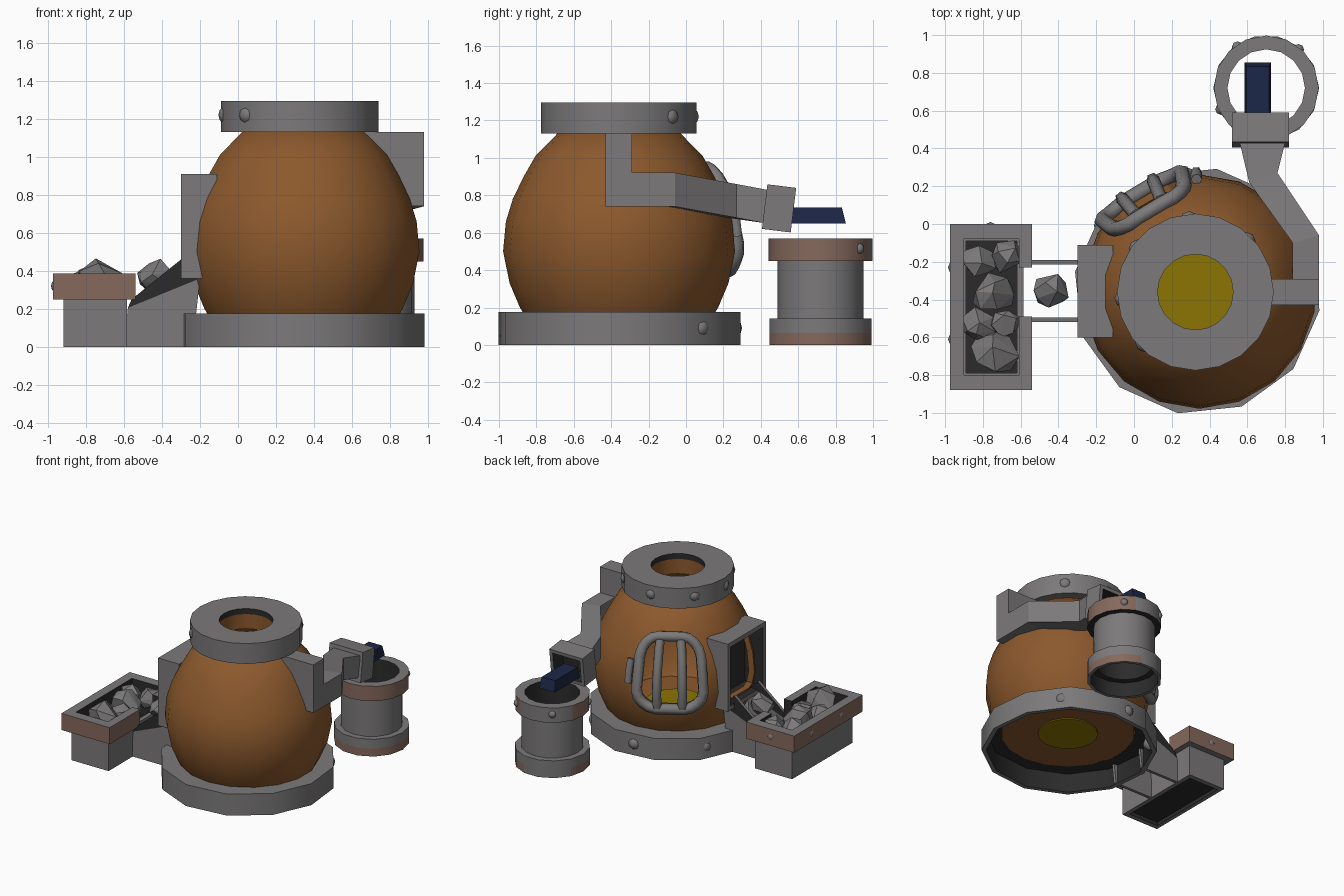
import bpy, bmesh, math, random
from mathutils import Vector, Matrix

if "Cube" in bpy.data.objects:
    bpy.data.objects.remove(bpy.data.objects["Cube"])

random.seed(4)


def mat(name, c):
    m = bpy.data.materials.new(name)
    m.diffuse_color = (*c, 1)
    m.use_nodes = True
    m.node_tree.nodes["Principled BSDF"].inputs["Base Color"].default_value = m.diffuse_color
    return m


GREY = mat("iron grey", (.2, .192, .192))
DARK = mat("soot", (.024, .024, .024))
RUST = mat("rust", (.235, .14, .107))
CLAY = mat("fired clay", (.262, .1, .026))
MELT = mat("molten yellow", (.265, .178, .001))
BLUE = mat("steel blue", (.012, .02, .063))


def finish(name, bm, mats, rule=None, smooth=None):
    bmesh.ops.recalc_face_normals(bm, faces=bm.faces)
    if rule:
        for f in bm.faces:
            f.material_index = rule(f.calc_center_median(), f.normal)
    me = bpy.data.meshes.new(name)
    bm.to_mesh(me)
    bm.free()
    ob = bpy.data.objects.new(name, me)
    bpy.context.collection.objects.link(ob)
    for m in mats:
        me.materials.append(m)
    if smooth:
        bpy.ops.object.select_all(action='DESELECT')
        ob.select_set(True)
        bpy.context.view_layer.objects.active = ob
        bpy.ops.object.shade_smooth_by_angle(angle=math.radians(smooth))
    return ob


def lathe(name, prof, centre, n, mats, rule=None, phase=0, smooth=40):
    """Revolve a closed (radius, z) outline."""
    bm = bmesh.new()
    rings = []
    for i in range(n):
        a = math.radians(phase) + math.tau * i / n
        rings.append([bm.verts.new((centre[0] + r * math.cos(a), centre[1] + r * math.sin(a), z))
                      for r, z in prof])
    for i in range(n):
        a, b = rings[i], rings[(i + 1) % n]
        for j in range(len(prof)):
            k = (j + 1) % len(prof)
            bm.faces.new((a[j], b[j], b[k], a[k]))
    bmesh.ops.dissolve_degenerate(bm, edges=bm.edges, dist=1e-6)
    bmesh.ops.remove_doubles(bm, verts=bm.verts, dist=1e-5)
    return finish(name, bm, mats, rule, smooth)


def box(name, lo, hi, mats, rule=None, rot=0, pocket=None):
    """Box; pocket = (direction, rim, depth) sinks a dark recess into one side."""
    lo, hi = Vector(lo), Vector(hi)
    bm = bmesh.new()
    bmesh.ops.create_cube(bm, size=1)
    bmesh.ops.scale(bm, vec=hi - lo, verts=bm.verts)
    bm.normal_update()
    if pocket:
        d, rim, depth = Vector(pocket[0]), pocket[1], pocket[2]
        f = max(bm.faces, key=lambda q: q.normal.dot(d))
        bmesh.ops.inset_region(bm, faces=[f], thickness=rim)
        new = bmesh.ops.extrude_discrete_faces(bm, faces=[f])["faces"][0]
        bmesh.ops.translate(bm, verts=new.verts, vec=-d * depth)
        for e in new.edges:
            for q in e.link_faces:
                q.material_index = 1
    bm.transform(Matrix.Translation((lo + hi) / 2) @ Matrix.Rotation(math.radians(rot), 4, 'X'))
    return finish(name, bm, mats, rule)


def rivet(name, p, r=.04):
    bm = bmesh.new()
    bmesh.ops.create_uvsphere(bm, u_segments=8, v_segments=6, radius=r)
    bm.transform(Matrix.Translation(p))
    finish(name, bm, [GREY], smooth=60)


def rivets(name, c, r, z, angles, size):
    for a in angles:
        t = math.radians(a)
        rivet(name, (c[0] + r * math.cos(t), c[1] + r * math.sin(t), z), size)


# Furnace pot: hollow shell with a floor
C = (.345, -.358)
OUT = [(.5, .15), (.53, .2), (.585, .33), (.62, .5), (.605, .66), (.568, .78), (.51, .9), (.447, 1.01), (.31, 1.15)]
prof = [(0, .15)] + OUT + [(.24, 1.15)] + [(r - .05, z) for r, z in OUT[-2:0:-1]] + [(.46, .17), (0, .17)]
pot = lathe("furnace_pot", prof, C, 18, [CLAY], phase=10, smooth=50)


def cut(target, cutter):
    cutter.hide_render = cutter.hide_viewport = True
    mod = target.modifiers.new("opening", 'BOOLEAN')
    mod.object = cutter
    mod.solver = 'EXACT'


# Window and loading openings in the pot
WIN = math.radians(121)
bm = bmesh.new()
bmesh.ops.create_cube(bm, size=1)
bmesh.ops.scale(bm, vec=(.6, .46, .5), verts=bm.verts)
bmesh.ops.bevel(bm, geom=[e for e in bm.edges if abs(e.verts[0].co.x - e.verts[1].co.x) > .1],
                offset=.13, segments=4, profile=.5, affect='EDGES')
bm.transform(Matrix.Translation((*C, .67)) @ Matrix.Rotation(WIN, 4, 'Z') @ Matrix.Translation((.6, 0, 0)))
cut(pot, finish("window_cutter", bm, [CLAY]))
cut(pot, box("mouth_cutter", (-.5, -.54, .41), (-.142, -.17, .86), [CLAY]))

# Molten metal in the floor of the pot
lathe("molten_metal", [(0, .142), (.225, .142), (.225, .178), (0, .178)], C, 18, [MELT])


# Window grille following the pot wall
def wall(u, z, lift=.02):
    for (r0, z0), (r1, z1) in zip(OUT, OUT[1:]):
        if z0 <= z <= z1:
            r = r0 + (r1 - r0) * (z - z0) / (z1 - z0) + lift
            a = WIN + u / .6
            return (C[0] + r * math.cos(a), C[1] + r * math.sin(a), z)


def bar(name, pts, cyclic=False, thick=.042):
    cu = bpy.data.curves.new(name, 'CURVE')
    cu.dimensions = '3D'
    cu.bevel_depth = thick
    cu.bevel_resolution = 1
    cu.use_fill_caps = True
    sp = cu.splines.new('POLY')
    sp.points.add(len(pts) - 1)
    for p, q in zip(sp.points, pts):
        p.co = (*q, 1)
    sp.use_cyclic_u = cyclic
    cu.materials.append(GREY)
    bpy.context.collection.objects.link(bpy.data.objects.new(name, cu))


loop = []
for sx, sz, start in ((1, 1, 0), (-1, 1, 90), (-1, -1, 180), (1, -1, 270)):
    for k in range(5):
        t = math.radians(start + 22.5 * k)
        loop.append(wall(sx * .1 + .14 * math.cos(t), .67 + sz * .13 + .14 * math.sin(t)))
bar("window_frame", loop, True)
for u in (-.09, .09):
    bar("window_bar", [wall(u, .42 + .1 * k, .025) for k in range(6)], thick=.035)
bar("window_hinge", [wall(-.31, z) for z in (.58, .67, .76)], thick=.03)


# Base ring and top collar
def inward(c0, hi=9):
    def rule(c, n):
        if abs(n.z) > .5:
            return 1 if n.z < 0 and c.z > .1 else 0
        return (1 if c.z > hi or hi == 9 else 2) if n.x * (c.x - c0[0]) + n.y * (c.y - c0[1]) < 0 else 0
    return rule


lathe("base_ring", [(.62, 0), (.655, 0), (.655, .175), (.5, .175), (.5, .155), (.62, .155)], (.335, -.355), 12,
      [GREY, DARK], inward(C), 21, 35)
lathe("top_collar", [(.2, 1.13), (.415, 1.13), (.415, 1.295), (.2, 1.295), (.2, 1.25)], (.325, -.36), 20,
      [GREY, DARK, CLAY], lambda c, n: 0 if abs(n.z) > .5 else inward(C, 1.25)(c, n))
rivets("base_rivet", (.335, -.355), .605, .09, (45, 95, 145), .052)
rivets("collar_rivet", (.325, -.36), .38, 1.22, (45, 95, 143, 185, 225), .05)

# Loading mouth on the left, with chute walls
box("loading_mouth", (-.3, -.6, .36), (-.11, -.11, .91), [GREY, DARK], pocket=((-1, 0, 0), .05, .165))


def plate(name, pts, y, mats):
    bm = bmesh.new()
    f = bm.faces.new([bm.verts.new((x, y - .012, z)) for x, z in pts])
    ex = bmesh.ops.extrude_face_region(bm, geom=[f])["geom"]
    bmesh.ops.translate(bm, vec=(0, .024, 0), verts=[g for g in ex if isinstance(g, bmesh.types.BMVert)])
    finish(name, bm, mats, lambda c, n: 1 if abs(n.y) > .5 and len(mats) > 1 else 0)


for y in (-.507, -.203):
    plate("chute_wall", [(-.6, 0), (-.24, 0), (-.2, .36), (-.58, .205)], y, [GREY])
    plate("chute_upper_wall", [(-.58, .205), (-.2, .36), (-.3, .46), (-.56, .25)], y, [GREY, DARK])

# Ore trough: body, floor and rim with a gap for the chute
for n, lo, hi in (("side_left", (-.92, -.83, 0), (-.89, -.05, .25)), ("side_right", (-.62, -.83, 0), (-.585, -.05, .25)),
                  ("end_front", (-.92, -.83, 0), (-.585, -.79, .25)), ("end_back", (-.92, -.09, 0), (-.585, -.05, .25))):
    def inside(c, n): return 1 if n.x * (c.x + .75) + n.y * (c.y + .44) * .4 < -.01 else 0
    box("trough_" + n, lo, hi, [GREY, DARK], inside)
box("trough_floor", (-.89, -.79, .03), (-.62, -.09, .06), [DARK])


def rim_rule(c, n):
    if abs(n.z) > .5:
        return 0
    return 2 if n.x * (c.x + .757) + n.y * (c.y + .44) * .5 < 0 else 1


for n, lo, hi in (("left", (-.975, -.88), (-.9, 0)), ("front", (-.9, -.88), (-.54, -.8)), ("back", (-.9, -.08), (-.54, 0)),
                  ("right_front", (-.61, -.8), (-.54, -.49)), ("right_back", (-.61, -.23), (-.54, -.08))):
    box("trough_rim_" + n, (*lo, .25), (*hi, .385), [GREY, RUST, DARK], rim_rule)
for p in ((-.945, -.23, .32), (-.945, -.61, .32), (-.76, -.03, .32)):
    rivet("trough_rivet", p)

# Ore lumps: chipped angular stones
for x, y, z, r in ((-.82, -.2, .31, .1), (-.68, -.17, .31, .09), (-.74, -.37, .32, .12), (-.82, -.54, .31, .1),
                   (-.68, -.53, .31, .09), (-.73, -.69, .33, .13), (-.44, -.35, .37, .1)):
    bm = bmesh.new()
    for k in range(14):
        h = 1 - 2 * (k + .5) / 14
        a = 2.4 * k + random.uniform(-.5, .5)
        q = math.sqrt(1 - h * h)
        bm.verts.new(Vector((q * math.cos(a), q * math.sin(a), h)) * r * random.uniform(.85, 1.1))
    bmesh.ops.convex_hull(bm, input=bm.verts)
    bm.transform(Matrix.Translation((x, y, z)) @ Matrix.Rotation(random.uniform(0, 6), 4, (1, .5, .8)))
    finish("ore_lump", bm, [GREY])

# Pouring arm: outlet block, bent duct, flared head
box("outlet_block", (.55, -.43, .92), (.98, -.29, 1.13), [GREY])
bm = bmesh.new()
prev = None
for xl, yl, xr, yr, z0, z1 in ((.84, -.43, .98, -.43, .74, .921), (.84, -.1, .98, -.06, .74, .921),
                               (.61, .22, .76, .27, .68, .86), (.56, .43, .8, .43, .65, .83)):
    ring = [bm.verts.new(p) for p in ((xl, yl, z0), (xr, yr, z0), (xr, yr, z1), (xl, yl, z1))]
    if prev:
        for i in range(4):
            j = (i + 1) % 4
            bm.faces.new((prev[i], prev[j], ring[j], ring[i]))
    else:
        bm.faces.new(ring)
    prev = ring
bm.faces.new(prev)
finish("pouring_duct", bm, [GREY])
box("pouring_head", (.52, .42, .61), (.82, .575, .85), [GREY, DARK], rot=-7, pocket=((0, 1, 0), .04, .12))

# Blue ingot leaving the head
bm = bmesh.new()
bmesh.ops.create_cube(bm, size=1)
for v in bm.verts:
    top = v.co.z > 0
    v.co = (.655 + v.co.x * .14 * (.86 if top else 1), .69 + v.co.y * .33 * (.87 if top else 1), .692 + v.co.z * .085)
finish("ingot", bm, [BLUE])

# Bucket: bottomless barrel with hollow foot and rusty rim
B = (.7, .72)


def bucket_rule(c, n):
    if abs(n.z) > .5:
        return 1 if n.z < 0 and c.z > .1 else 0
    if n.x * (c.x - B[0]) + n.y * (c.y - B[1]) < 0:
        return 1
    return 2 if n.y * .94 - n.x * .34 < .78 and (c.z > .45 or c.z < .07) else 0


lathe("bucket_foot", [(.255, 0), (.28, 0), (.28, .065), (.28, .14), (.21, .14), (.21, .12), (.255, .12)], B, 14,
      [GREY, DARK, RUST], bucket_rule)
lathe("bucket_barrel", [(.205, .12), (.23, .12), (.23, .46), (.205, .46)], B, 16, [GREY, DARK], bucket_rule)
lathe("bucket_rim", [(.205, .45), (.278, .45), (.278, .57), (.205, .57)], B, 16, [GREY, DARK, RUST], bucket_rule)
rivets("bucket_rivet", B, .265, .515, (50, 125, 205), .03)
